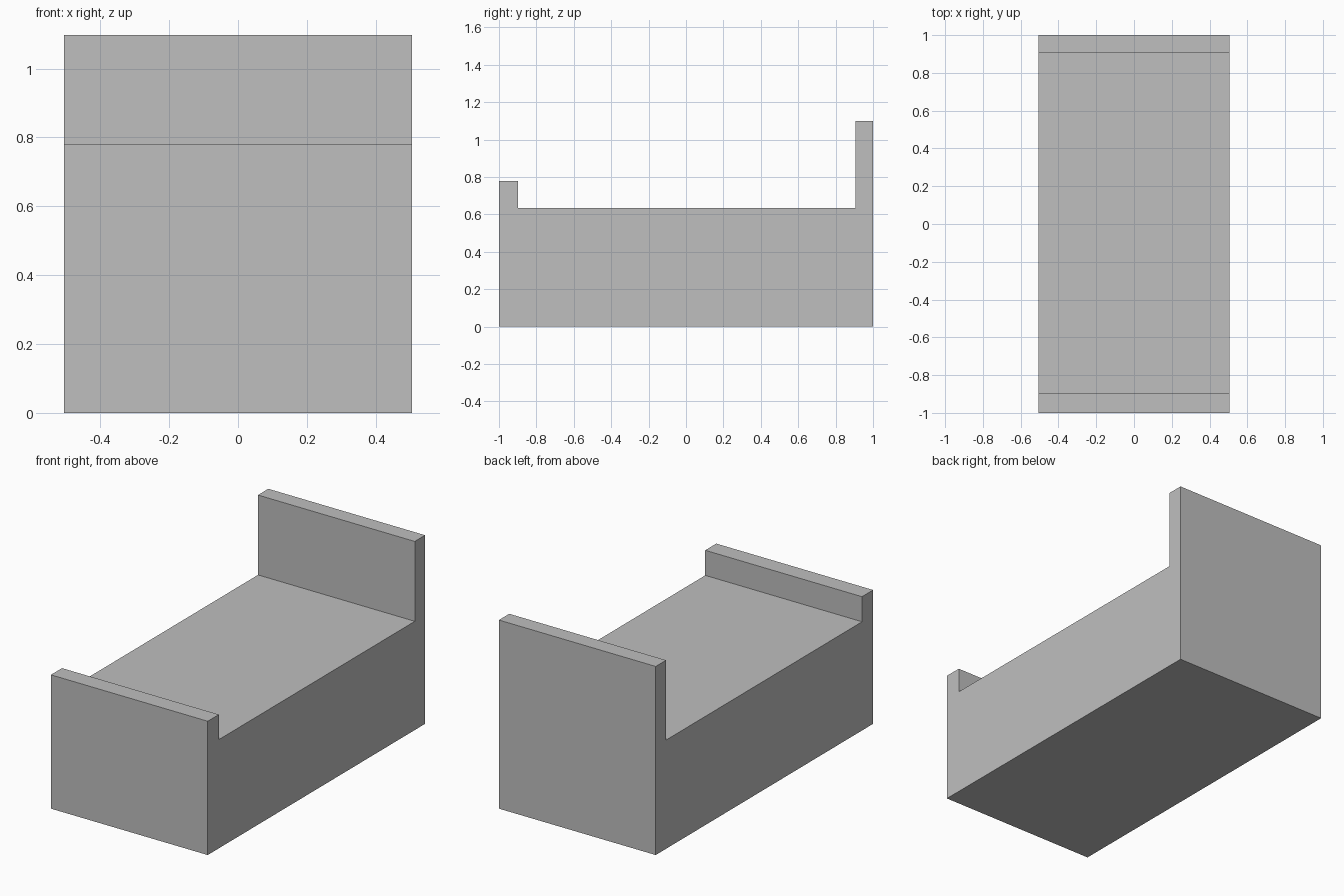
import bpy
import bmesh

if "Cube" in bpy.data.objects:
    bpy.data.objects.remove(bpy.data.objects["Cube"], do_unlink=True)

HALF_WIDTH = 0.505
MATTRESS_TOP, FOOT_TOP, HEAD_TOP = 0.633, 0.779, 1.098
FOOT_INNER, HEAD_INNER = -0.898, 0.905

# Plain grey over the whole bed
grey = bpy.data.materials.new("plain grey")
grey.use_nodes = True
colour = (0.52, 0.52, 0.52, 1)
grey.diffuse_color = colour
grey.node_tree.nodes["Principled BSDF"].inputs["Base Color"].default_value = colour

# Side profile (y, z): footboard, mattress and headboard in one solid
profile = [(-1, 0), (1, 0), (1, HEAD_TOP), (HEAD_INNER, HEAD_TOP),
           (HEAD_INNER, MATTRESS_TOP), (FOOT_INNER, MATTRESS_TOP),
           (FOOT_INNER, FOOT_TOP), (-1, FOOT_TOP)]

# Extrude the profile across the width
bm = bmesh.new()
side = bm.faces.new([bm.verts.new((-HALF_WIDTH, y, z)) for y, z in profile])
extruded = bmesh.ops.extrude_face_region(bm, geom=[side], use_keep_orig=True)
moved = [g for g in extruded["geom"] if isinstance(g, bmesh.types.BMVert)]
bmesh.ops.translate(bm, verts=moved, vec=(2 * HALF_WIDTH, 0, 0))
bmesh.ops.recalc_face_normals(bm, faces=bm.faces)

mesh = bpy.data.meshes.new("bed")
bm.to_mesh(mesh)
bm.free()
mesh.materials.append(grey)
bpy.context.collection.objects.link(bpy.data.objects.new("bed", mesh))
